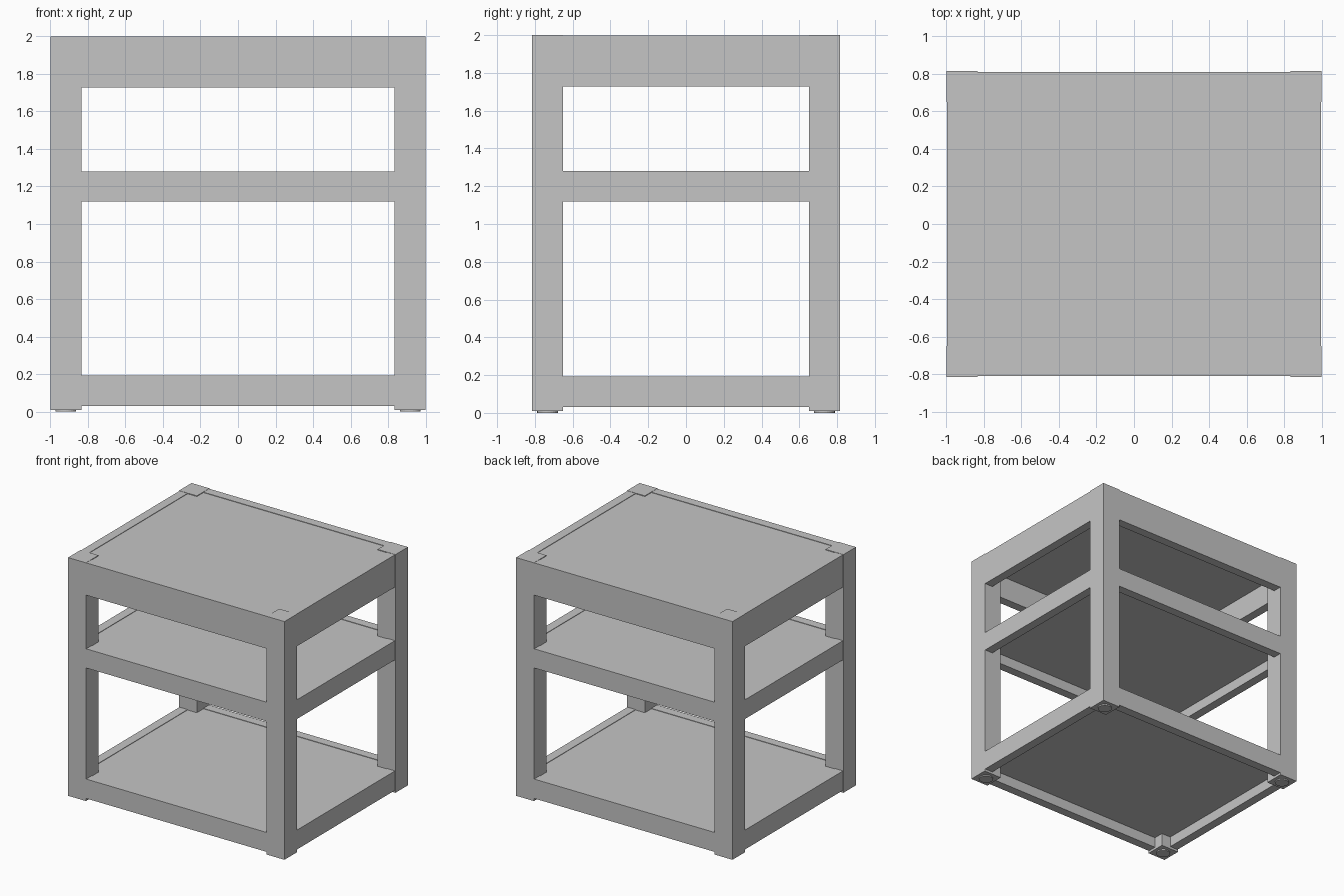
import bpy
import bmesh
from mathutils import Matrix, Vector

if "Cube" in bpy.data.objects:
    bpy.data.objects.remove(bpy.data.objects["Cube"])

HX, HY = 1.0, 0.815        # outer half sizes
LEG = 0.165                # leg thickness
RAIL = 0.075               # rail thickness
INSET = 0.004              # rails sit just behind the leg faces

grey = bpy.data.materials.new("light_grey")
grey.diffuse_color = (0.56, 0.56, 0.56, 1)
grey.use_nodes = True
grey.node_tree.nodes["Principled BSDF"].inputs["Base Color"].default_value = grey.diffuse_color


def finish(name, bm):
    mesh = bpy.data.meshes.new(name)
    bm.to_mesh(mesh)
    bm.free()
    mesh.materials.append(grey)
    obj = bpy.data.objects.new(name, mesh)
    bpy.context.collection.objects.link(obj)
    return obj


def box(name, lo, hi):
    lo, hi = Vector(lo), Vector(hi)
    bm = bmesh.new()
    size = Matrix.Diagonal((*(hi - lo), 1))
    bmesh.ops.create_cube(bm, size=1, matrix=Matrix.Translation((lo + hi) / 2) @ size)
    return finish(name, bm)


def foot(name, x, y):
    bm = bmesh.new()
    bmesh.ops.create_cone(bm, cap_ends=True, segments=24, radius1=0.055, radius2=0.055,
                          depth=0.02, matrix=Matrix.Translation((x, y, 0.01)))
    return finish(name, bm)


# Corner legs with small round feet
for sx, side in ((-1, "left"), (1, "right")):
    for sy, end in ((-1, "front"), (1, "back")):
        cx, cy = sx * (HX - LEG / 2), sy * (HY - LEG / 2)
        h = LEG / 2
        box(f"{end}_{side}_leg", (cx - h, cy - h, 0.01), (cx + h, cy + h, 2.0))
        foot(f"{end}_{side}_foot", cx, cy)

# Three levels: a frame of four rails around a recessed panel
levels = (("bottom", 0.03, 0.192), ("middle", 1.12, 1.28), ("top", 1.728, 1.998))
rx, ry = HX - INSET, HY - INSET
for level, z0, z1 in levels:
    ex, ey = HX - LEG, HY - LEG
    for s, end in ((-1, "front"), (1, "back")):
        ya, yb = sorted((s * ry, s * (ry - RAIL)))
        box(f"{level}_{end}_rail", (-ex, ya, z0), (ex, yb, z1))
    for s, side in ((-1, "left"), (1, "right")):
        xa, xb = sorted((s * rx, s * (rx - RAIL)))
        box(f"{level}_{side}_rail", (xa, -ey, z0), (xb, ey, z1))
    px, py = rx - RAIL, ry - RAIL
    box(f"{level}_shelf", (-px, -py, z1 - 0.075), (px, py, z1 - 0.004))
